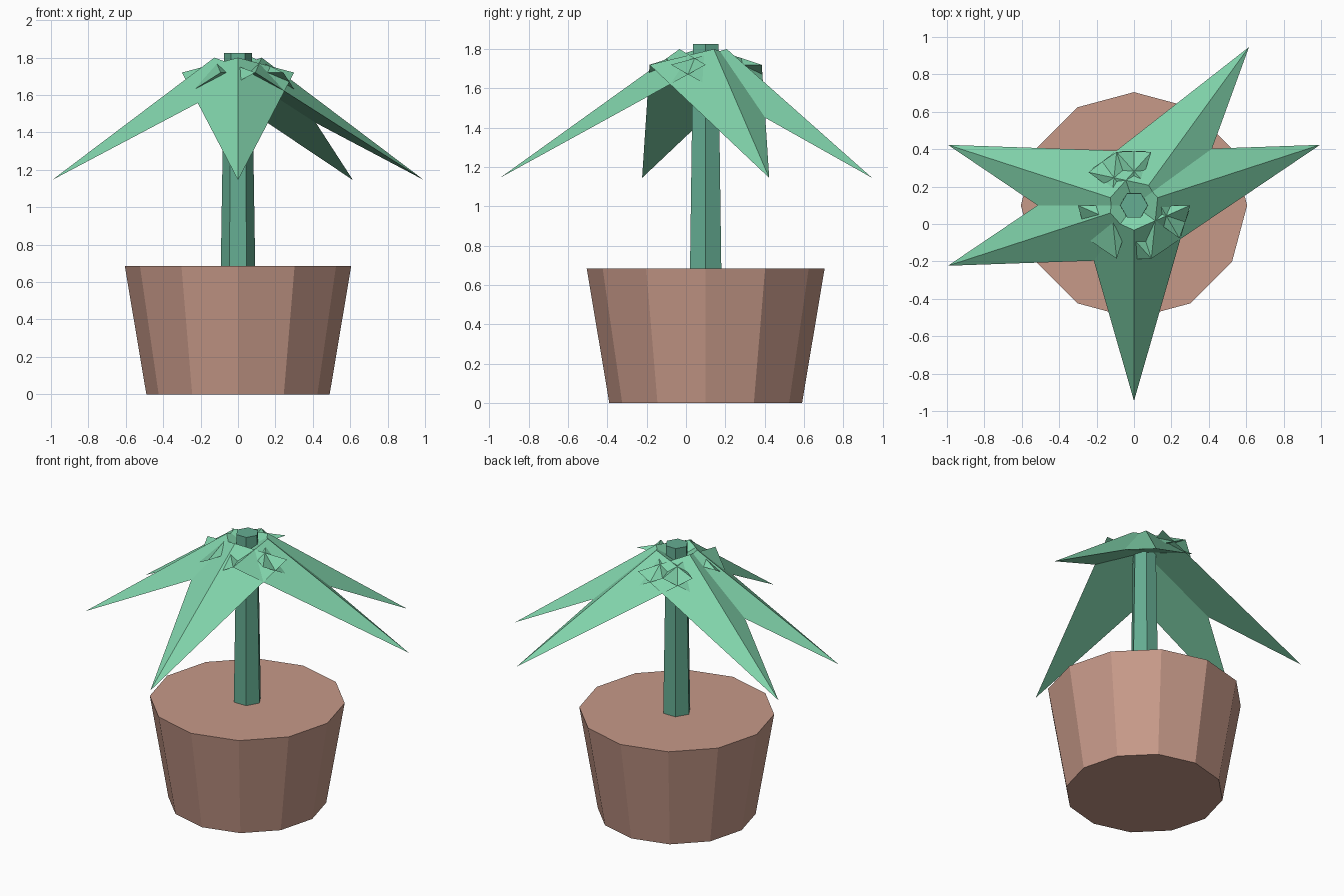
import bpy
from math import radians, sin, cos, pi

if "Cube" in bpy.data.objects:
    bpy.data.objects.remove(bpy.data.objects["Cube"])

CY = 0.1  # the plant axis sits slightly behind the origin


def material(name, rgb):
    m = bpy.data.materials.new(name)
    m.diffuse_color = (*rgb, 1)
    m.use_nodes = True
    m.node_tree.nodes["Principled BSDF"].inputs["Base Color"].default_value = m.diffuse_color
    return m


def mesh_object(name, verts, faces, mat):
    me = bpy.data.meshes.new(name)
    me.from_pydata(verts, [], faces)
    me.materials.append(mat)
    ob = bpy.data.objects.new(name, me)
    ob.location.y = CY
    bpy.context.collection.objects.link(ob)
    return ob


def frustum(name, n, r0, r1, z0, z1, mat):
    verts = [(r * cos(2 * pi * i / n), r * sin(2 * pi * i / n), z)
             for r, z in ((r0, z0), (r1, z1)) for i in range(n)]
    faces = [(i, (i + 1) % n, n + (i + 1) % n, n + i) for i in range(n)]
    faces += [tuple(reversed(range(n))), tuple(range(n, 2 * n))]
    return mesh_object(name, verts, faces, mat)


terracotta = material("terracotta", (0.57, 0.32, 0.25))
stem_green = material("stem_green", (0.13, 0.42, 0.29))
leaf_green = material("leaf_green", (0.22, 0.66, 0.41))

# Pot and trunk
frustum("pot", 12, 0.49, 0.605, 0.0, 0.685, terracotta)
frustum("trunk", 6, 0.092, 0.074, 0.68, 1.825, stem_green)

# Leaves: folded, three-sided spikes overlapping at the crown
for k, angle in enumerate((270, 18, 54, 162, 198)):
    leaf = mesh_object(
        f"leaf_{k + 1}",
        [(1.046, 0, 1.145), (0, 0.3, 1.72), (0, -0.3, 1.72), (0.133, 0, 1.8)],
        [(0, 3, 1), (0, 2, 3), (1, 3, 2), (0, 1, 2)], leaf_green)
    leaf.rotation_euler.z = radians(angle)
